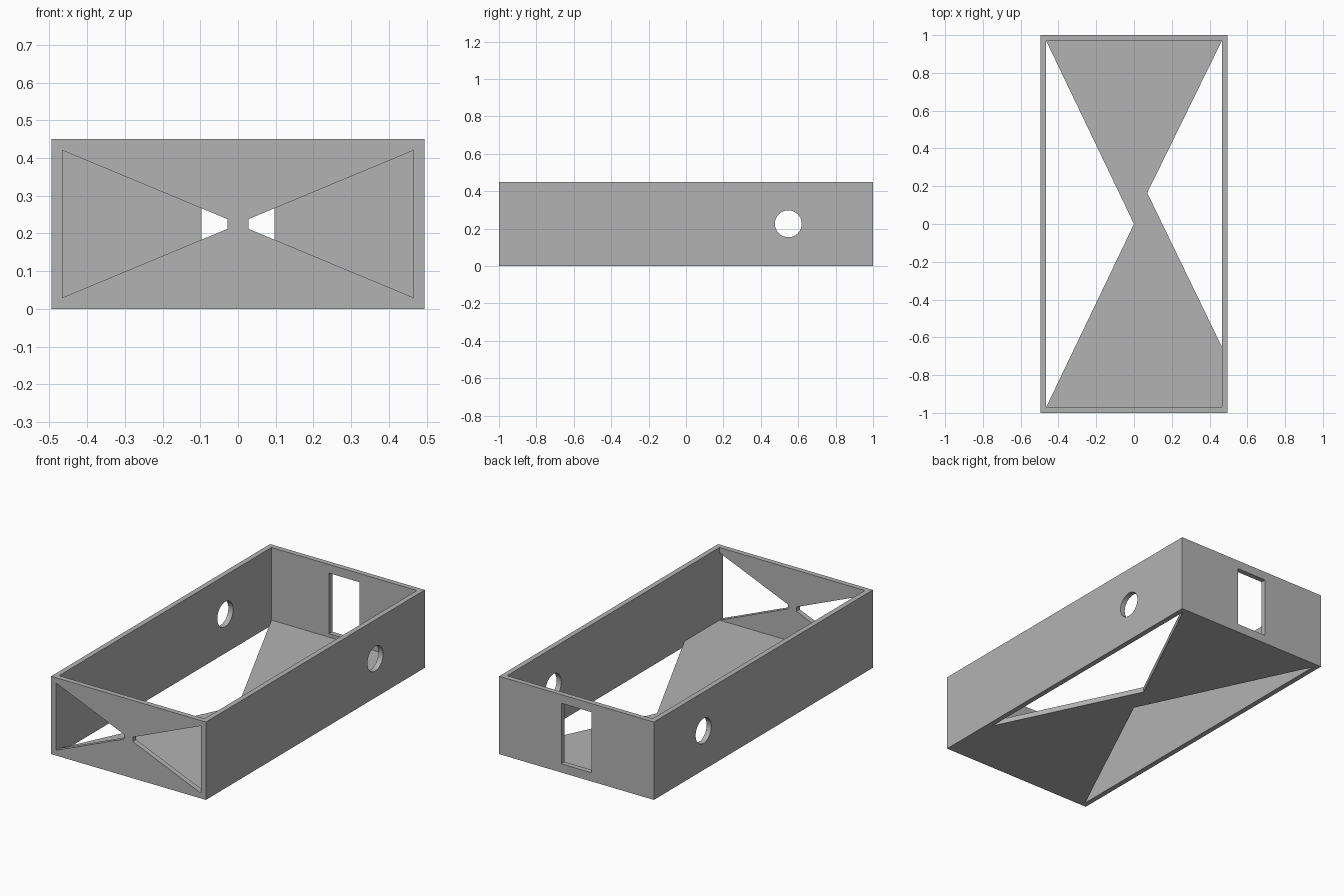
import bpy, bmesh, math
from mathutils import Vector

cube = bpy.data.objects.get("Cube")
if cube:
    bpy.data.objects.remove(cube, do_unlink=True)

HX, HY, H, T = 0.495, 1.0, 0.45, 0.03   # half width, half length, height, wall
IX, IY = HX - T, HY - T

grey = bpy.data.materials.new("plain grey")
grey.use_nodes = True
colour = (0.45, 0.45, 0.45, 1)
grey.diffuse_color = colour
grey.node_tree.nodes["Principled BSDF"].inputs["Base Color"].default_value = colour


def prism(name, points, depth):
    """Extrude a closed 3D outline along the depth vector."""
    bm = bmesh.new()
    face = bm.faces.new([bm.verts.new(p) for p in points])
    ext = bmesh.ops.extrude_face_region(bm, geom=[face])
    verts = [g for g in ext["geom"] if isinstance(g, bmesh.types.BMVert)]
    bmesh.ops.translate(bm, verts=verts, vec=Vector(depth))
    bmesh.ops.recalc_face_normals(bm, faces=bm.faces)
    mesh = bpy.data.meshes.new(name)
    bm.to_mesh(mesh)
    bm.free()
    mesh.materials.append(grey)
    obj = bpy.data.objects.new(name, mesh)
    bpy.context.collection.objects.link(obj)
    return obj


def rectangle(hx, hy, z):
    return [(-hx, -hy, z), (hx, -hy, z), (hx, hy, z), (-hx, hy, z)]


# Open tray and the solid that hollows it
tray = prism("tray", rectangle(HX, HY, 0), (0, 0, H))
cutters = [prism("cavity_cutter", rectangle(IX, IY, T), (0, 0, H))]

# Triangular floor openings
floor_cuts = {
    "floor_right_cutter": [(-IX, IY), (-IX, -IY), (0, 0)],
    "floor_left_cutter": [(IX, IY), (0.07, 0.165), (IX, -0.65)],
}
for name, outline in floor_cuts.items():
    cutters.append(prism(name, [(x, y, -0.1) for x, y in outline], (0, 0, 0.2)))

# Mirrored tapering windows in the front wall
window = [(IX, T), (IX, H - T), (0.028, 0.238), (0.028, 0.212)]
for side, s in (("left", 1), ("right", -1)):
    cutters.append(prism(f"front_{side}_window_cutter",
                         [(s * x, -HY - 0.1, z) for x, z in window], (0, 0.2, 0)))

# Rectangular slot in the back wall
cutters.append(prism("back_slot_cutter",
                     [(x, HY - 0.1, z) for x, z in
                      ((-0.097, 0.05), (0.097, 0.05), (0.097, 0.4), (-0.097, 0.4))],
                     (0, 0.2, 0)))

# Round hole through both side walls
N = 32
ring = [(-HX - 0.1, 0.547 + 0.072 * math.cos(2 * math.pi * i / N),
         0.226 + 0.072 * math.sin(2 * math.pi * i / N)) for i in range(N)]
cutters.append(prism("side_hole_cutter", ring, (2 * HX + 0.2, 0, 0)))

# Cut everything, then bake the result and drop the cutters
for cutter in cutters:
    cutter.hide_render = True
    mod = tray.modifiers.new(cutter.name, "BOOLEAN")
    mod.operation, mod.solver, mod.object = "DIFFERENCE", "EXACT", cutter
graph = bpy.context.evaluated_depsgraph_get()
baked = bpy.data.meshes.new_from_object(tray.evaluated_get(graph))
tray.modifiers.clear()
tray.data = baked
for cutter in cutters:
    bpy.data.objects.remove(cutter, do_unlink=True)
